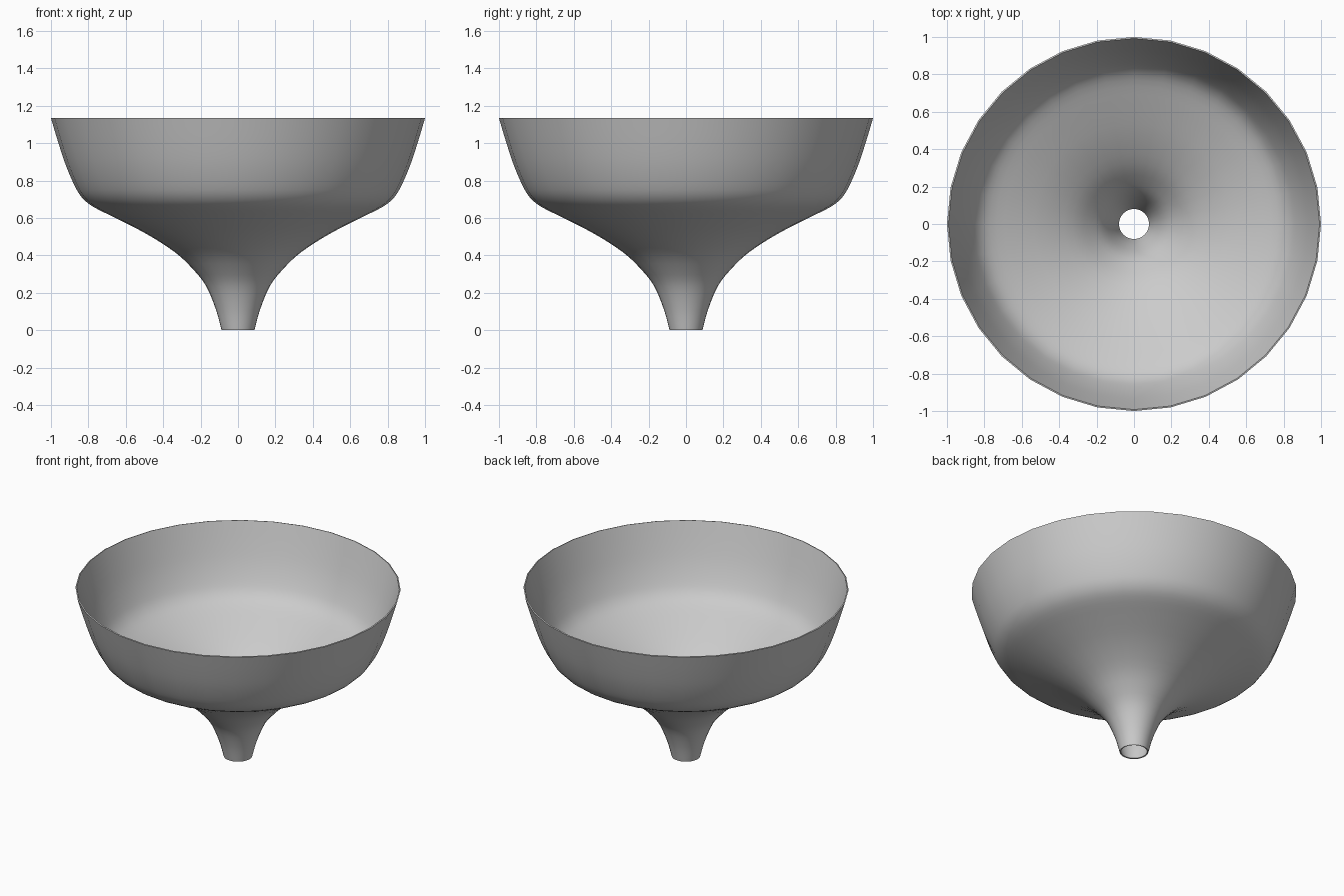
import bpy
import bmesh
import math
from mathutils import Vector

cube = bpy.data.objects.get("Cube")
if cube:
    bpy.data.objects.remove(cube, do_unlink=True)

SEGMENTS = 32
WALL = 0.008


def make_material(name, color):
    mat = bpy.data.materials.new(name)
    mat.use_nodes = True
    mat.diffuse_color = color
    mat.node_tree.nodes["Principled BSDF"].inputs["Base Color"].default_value = color
    return mat


def smooth_path(points, steps):
    """Catmull-Rom curve through the (radius, height) points."""
    pts = [Vector(p) for p in points]
    pts = [2 * pts[0] - pts[1]] + pts + [2 * pts[-1] - pts[-2]]
    path = []
    for a, b, c, d in zip(pts, pts[1:], pts[2:], pts[3:]):
        for i in range(steps):
            t = i / steps
            path.append(0.5 * (2 * b + (c - a) * t
                               + (2 * a - 5 * b + 4 * c - d) * t ** 2
                               + (3 * b - a - 3 * c + d) * t ** 3))
    return path + [pts[-2]]


# Outer profile: narrow spout, flaring cone, rounded shoulder, tall rim
profile = smooth_path([
    (0.088, 0), (0.118, 0.11), (0.17, 0.235), (0.24, 0.325), (0.335, 0.415),
    (0.485, 0.512), (0.65, 0.597), (0.775, 0.66), (0.835, 0.71),
    (0.875, 0.775), (0.92, 0.88), (0.96, 1.0), (1.0, 1.133)], 3)

# Funnel body: revolve the profile around z
bm = bmesh.new()
rings = []
for r, z in profile:
    ring = []
    for i in range(SEGMENTS):
        a = math.tau * i / SEGMENTS
        ring.append(bm.verts.new((r * math.cos(a), r * math.sin(a), z)))
    rings.append(ring)
for low, high in zip(rings, rings[1:]):
    for i in range(SEGMENTS):
        j = (i + 1) % SEGMENTS
        bm.faces.new((low[i], low[j], high[j], high[i]))

mesh = bpy.data.meshes.new("funnel_body")
bm.to_mesh(mesh)
bm.free()
funnel = bpy.data.objects.new("funnel_body", mesh)
bpy.context.collection.objects.link(funnel)
mesh.materials.append(make_material("light grey", (0.6, 0.6, 0.6, 1)))

# Thin wall, thickened inwards
wall = funnel.modifiers.new("wall", "SOLIDIFY")
wall.thickness = WALL
wall.offset = -1

# Smooth surfaces with crisp rims
bpy.ops.object.select_all(action="DESELECT")
funnel.select_set(True)
bpy.context.view_layer.objects.active = funnel
bpy.ops.object.modifier_apply(modifier=wall.name)
bpy.ops.object.shade_smooth_by_angle(angle=math.radians(40))
